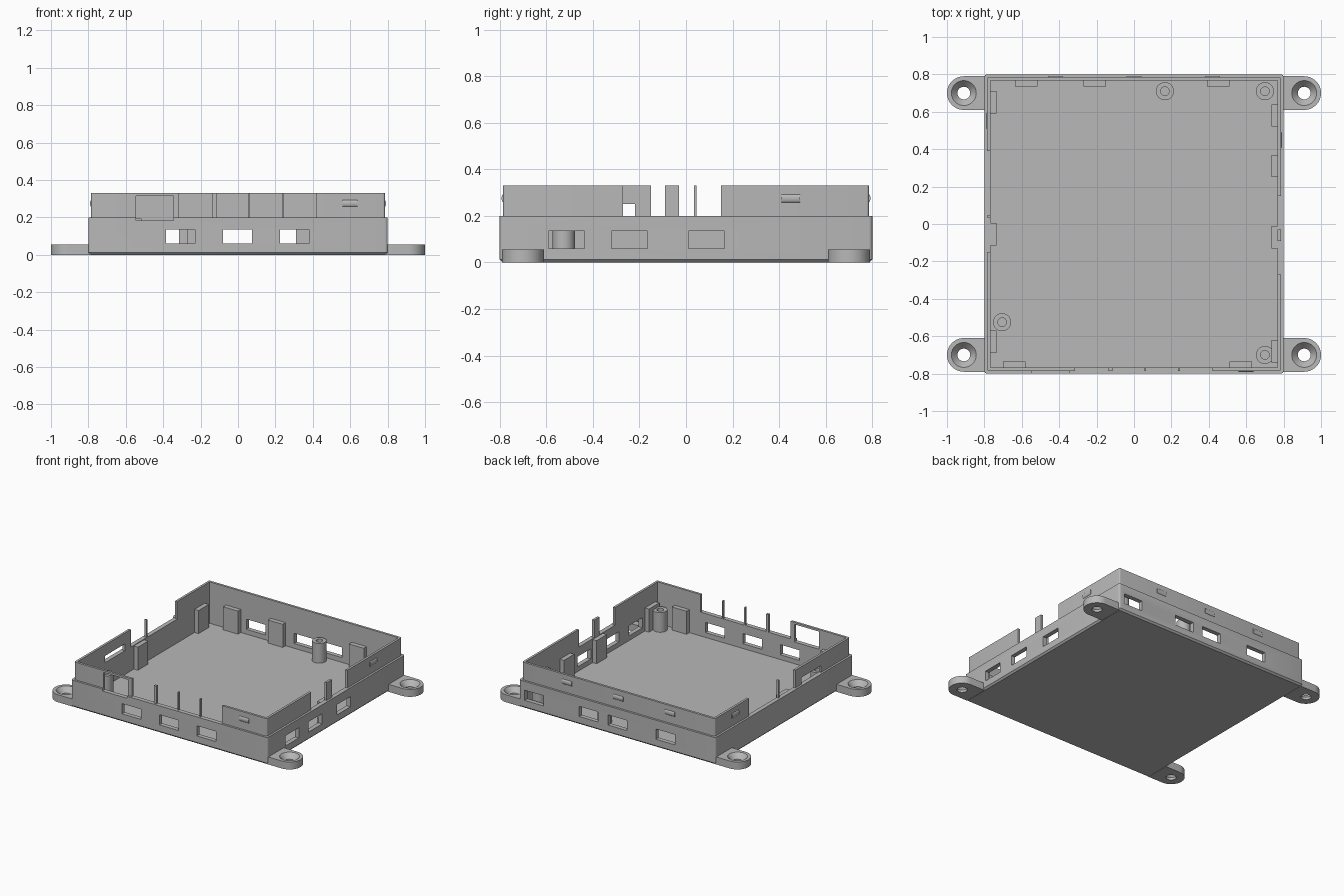
import bpy, bmesh, math
from mathutils import Matrix, Vector

cube = bpy.data.objects.get("Cube")
if cube:
    bpy.data.objects.remove(cube, do_unlink=True)

grey = bpy.data.materials.new("matte grey")
grey.use_nodes = True
grey.diffuse_color = (0.48, 0.48, 0.48, 1)
grey.node_tree.nodes["Principled BSDF"].inputs["Base Color"].default_value = grey.diffuse_color

HALF, LIP, INNER = 0.8, 0.785, 0.768     # half widths of base, lip and cavity
FLOOR, RIM, TOP = 0.025, 0.2, 0.33       # floor, base rim and lip heights


def finish(name, bm):
    mesh = bpy.data.meshes.new(name)
    bmesh.ops.recalc_face_normals(bm, faces=bm.faces)
    bm.to_mesh(mesh)
    bm.free()
    mesh.materials.append(grey)
    obj = bpy.data.objects.new(name, mesh)
    bpy.context.collection.objects.link(obj)
    return obj


def box(name, lo, hi, corner=0, chamfer=0):
    bm = bmesh.new()
    lo, hi = Vector(lo), Vector(hi)
    place = Matrix.Translation((lo + hi) / 2) @ Matrix.Diagonal((*(hi - lo), 1))
    bmesh.ops.create_cube(bm, size=1, matrix=place)
    if corner:
        edges = [e for e in bm.edges if abs(e.verts[0].co.z - e.verts[1].co.z) > 0.01]
        bmesh.ops.bevel(bm, geom=edges, offset=corner, segments=4, profile=0.5, affect='EDGES')
    if chamfer:
        edges = [e for e in bm.edges if all(v.co.z < lo.z + 0.001 for v in e.verts)]
        bmesh.ops.bevel(bm, geom=edges, offset=chamfer, segments=1, affect='EDGES')
    return finish(name, bm)


def cone(name, centre, r1, r2, z1, z2, sides=40):
    bm = bmesh.new()
    bmesh.ops.create_cone(bm, cap_ends=True, segments=sides, radius1=r1, radius2=r2, depth=z2 - z1,
                          matrix=Matrix.Translation((*centre, (z1 + z2) / 2)))
    return finish(name, bm)


def wall_box(name, side, a, b, near, far, z1, z2):
    """Box spanning a..b along one wall, between two distances from the centre."""
    s = 1 if side in ("left", "back") else -1
    lo, hi = sorted((s * near, s * far))
    if side in ("left", "right"):
        return box(name, (lo, a, z1), (hi, b, z2))
    return box(name, (a, lo, z1), (b, hi, z2))


def cut(obj, cutters):
    for c in cutters:
        mod = obj.modifiers.new("cut", 'BOOLEAN')
        mod.operation, mod.solver, mod.object = 'DIFFERENCE', 'EXACT', c
    graph = bpy.context.evaluated_depsgraph_get()
    mesh = bpy.data.meshes.new_from_object(obj.evaluated_get(graph))
    obj.modifiers.clear()
    obj.data = mesh
    for c in cutters:
        bpy.data.objects.remove(c, do_unlink=True)


def smooth(obj):
    bpy.ops.object.select_all(action='DESELECT')
    obj.select_set(True)
    bpy.context.view_layer.objects.active = obj
    bpy.ops.object.shade_smooth_by_angle(angle=math.radians(30))


def window():
    return wall_box("cutter", "front", -0.545, -0.345, 0.7, 0.9, 0.185, 0.315)


# Base tray with vent slots
slots = {"front": (-0.385, -0.08, 0.225),
         "back": (-0.47, -0.08, 0.155, 0.6),
         "left": (-0.59, -0.32, 0.01)}
base = box("base_tray", (-HALF, -HALF, 0), (HALF, HALF, RIM), 0.015, 0.012)
cutters = [box("cutter", (-INNER, -INNER, FLOOR), (INNER, INNER, 1)), window()]
for side, starts in slots.items():
    cutters += [wall_box("cutter", side, a, a + 0.155, 0.7, 0.9, 0.06, 0.135) for a in starts]
cut(base, cutters)
smooth(base)

# Upper lip with gaps that leave slim posts standing
gaps = {"front": ((-0.315, -0.135), (-0.115, 0.055), (0.065, 0.235), (0.245, 0.42)),
        "left": ((-0.27, -0.09), (-0.03, 0.15)),
        "right": ((-0.15, 0.035), (0.045, 0.39))}
lip = box("upper_lip", (-LIP, -LIP, RIM), (LIP, LIP, TOP), 0.01)
cutters = [box("cutter", (-INNER, -INNER, 0), (INNER, INNER, 1)), window(),
           wall_box("cutter", "right", -0.45, -0.22, 0.7, 0.9, 0.1, 0.25)]
for side, spans in gaps.items():
    cutters += [wall_box("cutter", side, a, b, 0.7, 0.9, 0.1, 0.5) for a, b in spans]
cut(lip, cutters)
smooth(lip)

# Snap bumps on the outside of the lip
bumps = {"front": (0.6,), "back": (-0.42, 0, 0.42), "left": (0.45,), "right": (0.55,)}
for side, places in bumps.items():
    for p in places:
        bm = bmesh.new()
        bmesh.ops.create_cone(bm, cap_ends=True, segments=24, radius1=1, radius2=1, depth=0.08,
                              matrix=Matrix.Rotation(math.pi / 2, 4, 'Y'))
        bmesh.ops.scale(bm, verts=bm.verts, vec=(1, 0.009, 0.018))
        s = 1 if side in ("left", "back") else -1
        if side in ("left", "right"):
            bmesh.ops.rotate(bm, verts=bm.verts, matrix=Matrix.Rotation(math.pi / 2, 3, 'Z'))
            spot = (s * 0.783, p, 0.275)
        else:
            spot = (p, s * 0.783, 0.275)
        bmesh.ops.translate(bm, verts=bm.verts, vec=spot)
        smooth(finish(side + "_snap_bump", bm))

# Board support tabs along the inside walls
tabs = {"back": (-0.635, -0.27, 0.39), "front": (-0.7, 0.51),
        "left": (-0.74, -0.13, 0.25, 0.52), "right": (-0.69, -0.115, 0.59)}
for side, starts in tabs.items():
    for a in starts:
        wall_box(side + "_support_tab", side, a, a + 0.12, 0.735, INNER + 0.002, FLOOR - 0.005, 0.195)

# Screw standoffs
for spot in ((0.165, 0.71), (0.7, 0.71), (-0.705, -0.525), (0.7, -0.7)):
    post = cone("screw_standoff", spot, 0.048, 0.048, FLOOR - 0.005, 0.17)
    cut(post, [cone("cutter", spot, 0.023, 0.023, 0.05, 0.3)])
    smooth(post)

# Mounting ears with countersunk holes
for sx in (-1, 1):
    for sy in (-1, 1):
        cx, cy, r = 0.91, 0.7, 0.09
        arc = [math.pi * (i / 24 - 0.5) for i in range(25)]
        outline = [(0.79, cy - r)] + [(cx + r * math.cos(t), cy + r * math.sin(t)) for t in arc]
        outline.append((0.79, cy + r))
        bm = bmesh.new()
        face = bm.faces.new([bm.verts.new((sx * x, sy * y, 0)) for x, y in outline])
        up = bmesh.ops.extrude_face_region(bm, geom=[face])["geom"]
        bmesh.ops.translate(bm, vec=(0, 0, 0.055), verts=[v for v in up if isinstance(v, bmesh.types.BMVert)])
        ear = finish("mounting_ear", bm)
        spot = (sx * cx, sy * cy)
        cut(ear, [cone("cutter", spot, 0.034, 0.034, -0.1, 0.1),
                  cone("cutter", spot, 0.034, 0.068, 0.018, 0.0565)])
        smooth(ear)
